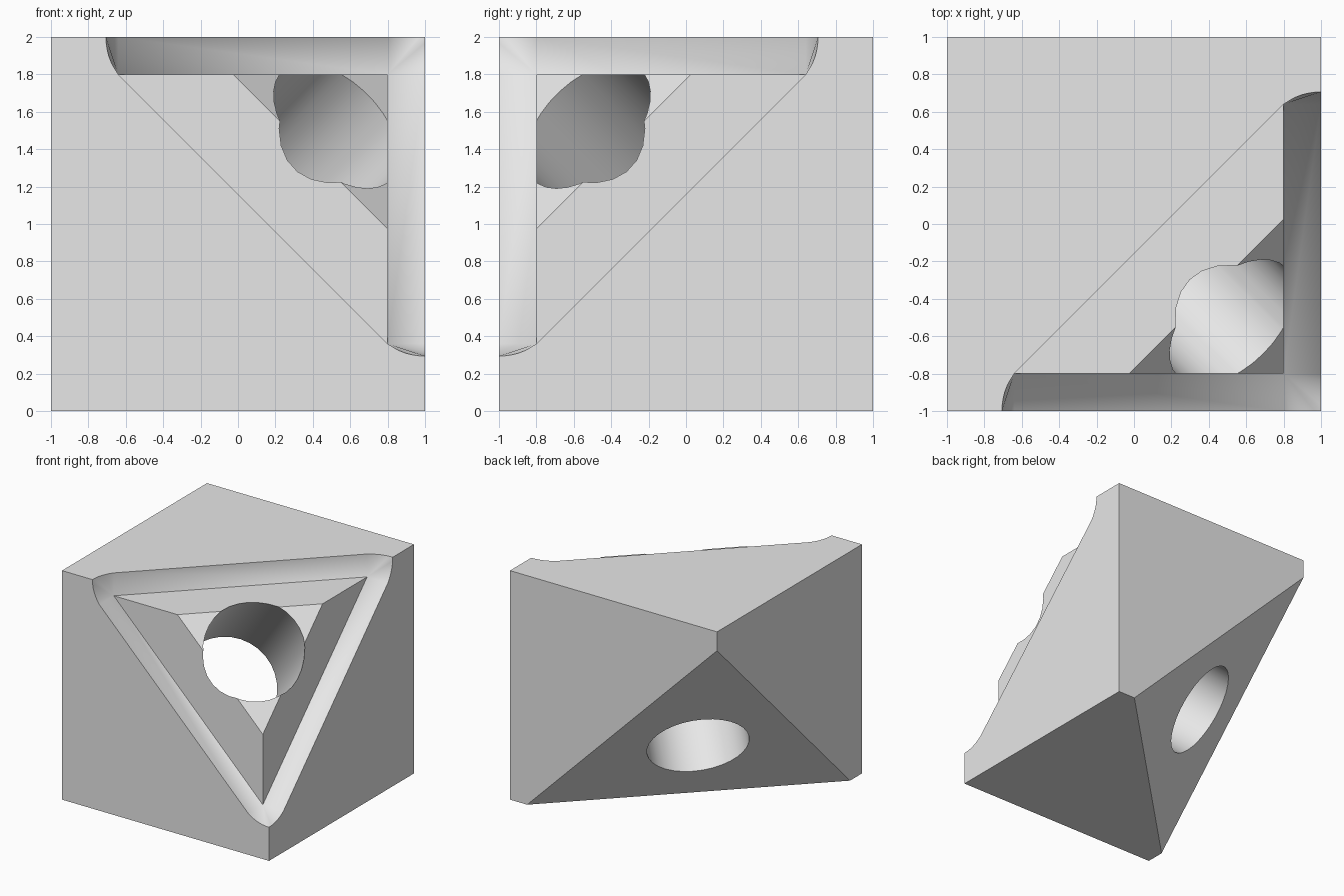
import bpy, bmesh, math
from mathutils import Vector

default = bpy.data.objects.get("Cube")
if default:
    bpy.data.objects.remove(default)

INNER = 0.8      # planes of the recessed corner
TIP = -0.64      # far end of each recess
TRIM = -0.025    # where the recessed corner is cut flat
BACK = 0.835     # where the slanted back meets the cube edges
FLARE = 0.066    # outward flare of the rounded recess ends
STEPS = 6
RADIUS = 0.41

grey = bpy.data.materials.new("light_grey")
grey.use_nodes = True
colour = (0.8, 0.8, 0.8, 1)
grey.diffuse_color = colour
grey.node_tree.nodes["Principled BSDF"].inputs["Base Color"].default_value = colour

bm = bmesh.new()


def face(points, turn=0):
    """Add a face after turning its points about the corner diagonal."""
    verts = []
    for p in points:
        u, v, w = p[-turn:] + p[:-turn] if turn else p
        verts.append(bm.verts.new((u, -v, w + 1)))
    bm.faces.new(verts)


# Flared end of a recess, as (distance along the edge, outward offset)
flare = []
for i in range(STEPS + 1):
    s = i / STEPS
    flare.append((INNER + (1 - INNER) * s, TIP - FLARE * (1 - (1 - s) ** 2.2)))
side_a = [(x, 1, d) for d, x in flare]
side_b = [(x, d, 1) for d, x in flare]
far_end = [(d, 1, x) for d, x in flare]

for turn in range(3):
    # Outer face with its diagonal, round-ended opening
    face([(-1, 1, -1), (1, 1, -1)] + far_end[::-1] + side_a + [(-1, 1, 1)], turn)
    # Recess wall and recessed face
    face([(INNER, 1, TIP), (TIP, 1, INNER), (TIP, INNER, INNER), (INNER, INNER, TIP)], turn)
    face([(INNER, INNER, TIP), (TIP, INNER, INNER),
          (TRIM, INNER, INNER), (INNER, INNER, TRIM)], turn)
    # Rounded recess end fanning out from the inner point
    apex = (TIP, INNER, INNER)
    rim = side_a + side_b[-2::-1]
    for a, b in zip(rim, rim[1:]):
        face([apex, a, b], turn)
    # Rear cube face
    face([(-1, 1, 1), (-1, 1, -1), (-1, BACK, -1), (-1, -1, BACK), (-1, -1, 1)], turn)

# Flat on the recessed corner and slanted back
face([(TRIM, INNER, INNER), (INNER, TRIM, INNER), (INNER, INNER, TRIM)])
face([(BACK, -1, -1), (-1, BACK, -1), (-1, -1, BACK)])

bmesh.ops.remove_doubles(bm, verts=bm.verts[:], dist=0.0001)
bmesh.ops.recalc_face_normals(bm, faces=bm.faces[:])
mesh = bpy.data.meshes.new("corner_block")
bm.to_mesh(mesh)
bm.free()
mesh.materials.append(grey)
block = bpy.data.objects.new("corner_block", mesh)
bpy.context.collection.objects.link(block)

# Round hole along the corner diagonal
bpy.ops.mesh.primitive_cylinder_add(vertices=32, radius=RADIUS, depth=4, location=(0, 0, 1))
cutter = bpy.context.object
cutter.name = "hole_cutter"
cutter.hide_render = True
cutter.rotation_euler = Vector((1, -1, 1)).to_track_quat("Z", "Y").to_euler()
cutter.data.materials.append(grey)

bpy.ops.object.select_all(action="DESELECT")
block.select_set(True)
bpy.context.view_layer.objects.active = block
hole = block.modifiers.new("hole", "BOOLEAN")
hole.operation = "DIFFERENCE"
hole.solver = "EXACT"
hole.object = cutter
bpy.ops.object.modifier_apply(modifier=hole.name)
bpy.data.objects.remove(cutter)
bpy.ops.object.shade_smooth_by_angle(angle=math.radians(30))
